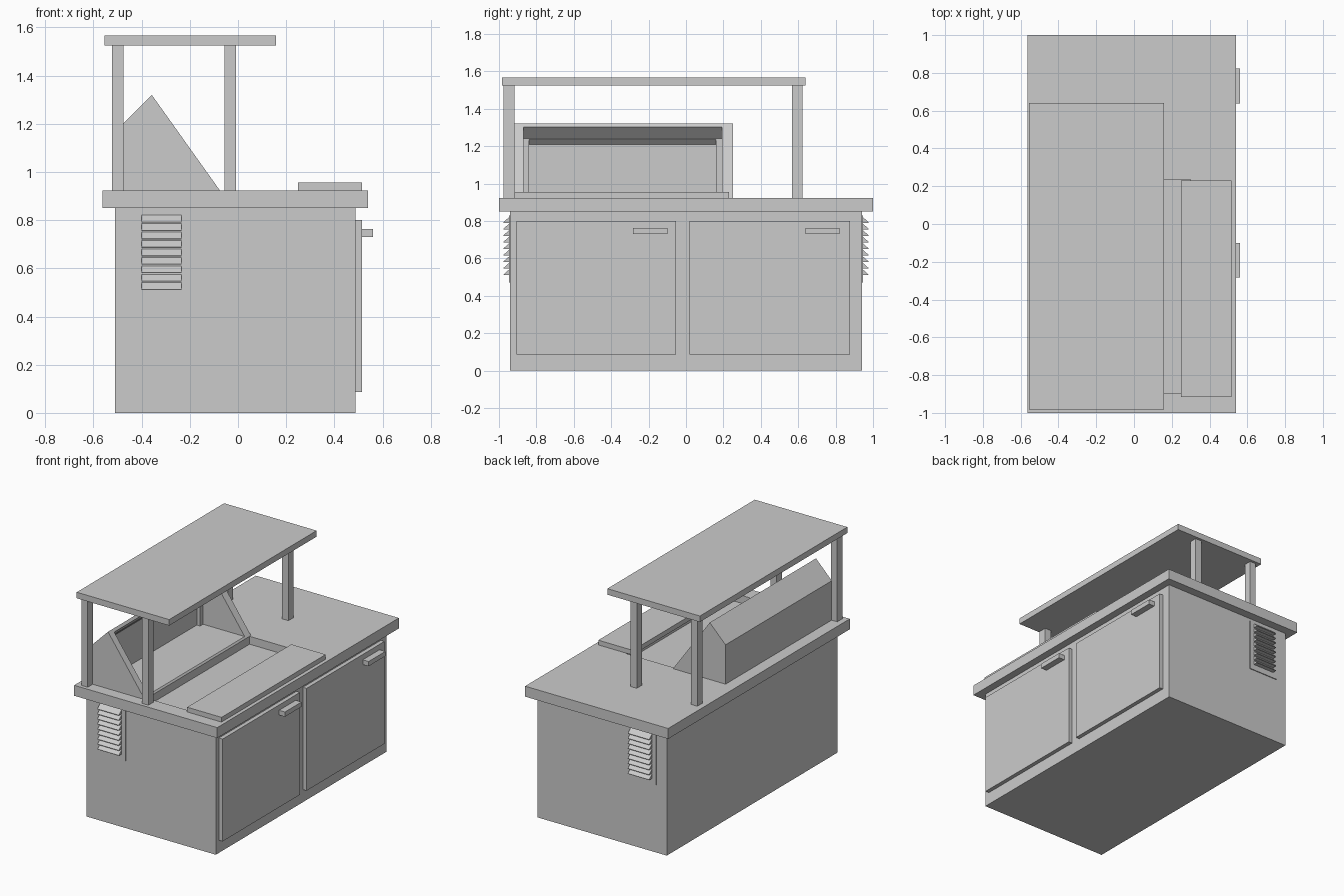
import bpy
import bmesh

if "Cube" in bpy.data.objects:
    bpy.data.objects.remove(bpy.data.objects["Cube"])


def prism(name, profile, a, b, axis="y"):
    """Extrude a closed (u, z) profile along x or y, from a to b."""
    bm = bmesh.new()
    rings = []
    for t in (a, b):
        rings.append([bm.verts.new((u, t, z) if axis == "y" else (t, u, z))
                      for u, z in profile])
    n = len(profile)
    bm.faces.new(rings[0])
    bm.faces.new(rings[1])
    for i in range(n):
        j = (i + 1) % n
        bm.faces.new((rings[0][i], rings[0][j], rings[1][j], rings[1][i]))
    bmesh.ops.recalc_face_normals(bm, faces=bm.faces)
    mesh = bpy.data.meshes.new(name)
    bm.to_mesh(mesh)
    bm.free()
    ob = bpy.data.objects.new(name, mesh)
    bpy.context.collection.objects.link(ob)
    return ob


def box(name, x, y, z):
    return prism(name, [(x[0], z[0]), (x[1], z[0]), (x[1], z[1]), (x[0], z[1])], *y)


def cut(target, cutter):
    """Subtract cutter from target and discard it."""
    cutter.hide_render = True
    mod = target.modifiers.new("cut", "BOOLEAN")
    mod.operation = "DIFFERENCE"
    mod.solver = "EXACT"
    mod.object = cutter
    bpy.context.view_layer.objects.active = target
    bpy.ops.object.modifier_apply(modifier=mod.name)
    bpy.data.objects.remove(cutter)


# Cabinet and worktop with a shallow food well
box("cabinet", (-0.51, 0.487), (-0.94, 0.94), (0, 0.85))
top = box("worktop", (-0.5625, 0.54), (-1, 1), (0.85, 0.923))
cut(top, box("well_cutter", (-0.075, 0.30), (-0.895, 0.235), (0.868, 1.0)))
box("cutting_board", (0.25, 0.515), (-0.917, 0.23), (0.923, 0.956))

# Doors and handles
for side, door_y, handle_y in (("front", (-0.905, -0.053), (-0.283, -0.10)),
                               ("rear", (0.02, 0.877), (0.638, 0.822))):
    box(side + "_door", (0.487, 0.515), door_y, (0.087, 0.80))
    box(side + "_handle", (0.515, 0.56), handle_y, (0.73, 0.763))

# Hood with sloped front opening and stepped interior
hood = prism("hood", [(-0.48, 0.923), (-0.075, 0.923), (-0.358, 1.32), (-0.48, 1.197)],
             -0.92, 0.25)
cut(hood, prism("outer_cavity", [(-0.405, 0.935), (0.1, 0.935), (0.1, 1.302),
                                 (-0.345, 1.302), (-0.405, 1.24)], -0.87, 0.193))
cut(hood, prism("inner_cavity", [(-0.43, 0.935), (-0.38, 0.935), (-0.38, 1.235),
                                 (-0.405, 1.235), (-0.43, 1.21)], -0.84, 0.16))

# Canopy on four posts
box("canopy", (-0.555, 0.158), (-0.983, 0.64), (1.525, 1.567))
for xn, x in (("left", (-0.523, -0.476)), ("right", (-0.056, -0.008))):
    for yn, y in (("front", (-0.975, -0.918)), ("rear", (0.567, 0.622))):
        box(f"{yn}_{xn}_post", x, y, (0.923, 1.525))

# Louvred vents on both ends
for side, s in (("front", -1), ("rear", 1)):
    box(side + "_vent_plate", (-0.43, -0.205), sorted((s * 0.94, s * 0.946)), (0.47, 0.83))
    for i in range(9):
        z = 0.51 + i * 0.035
        prism(f"{side}_louvre_{i + 1}",
              [(s * 0.943, z), (s * 0.977, z), (s * 0.977, z + 0.003), (s * 0.943, z + 0.033)],
              -0.40, -0.235, axis="x")
